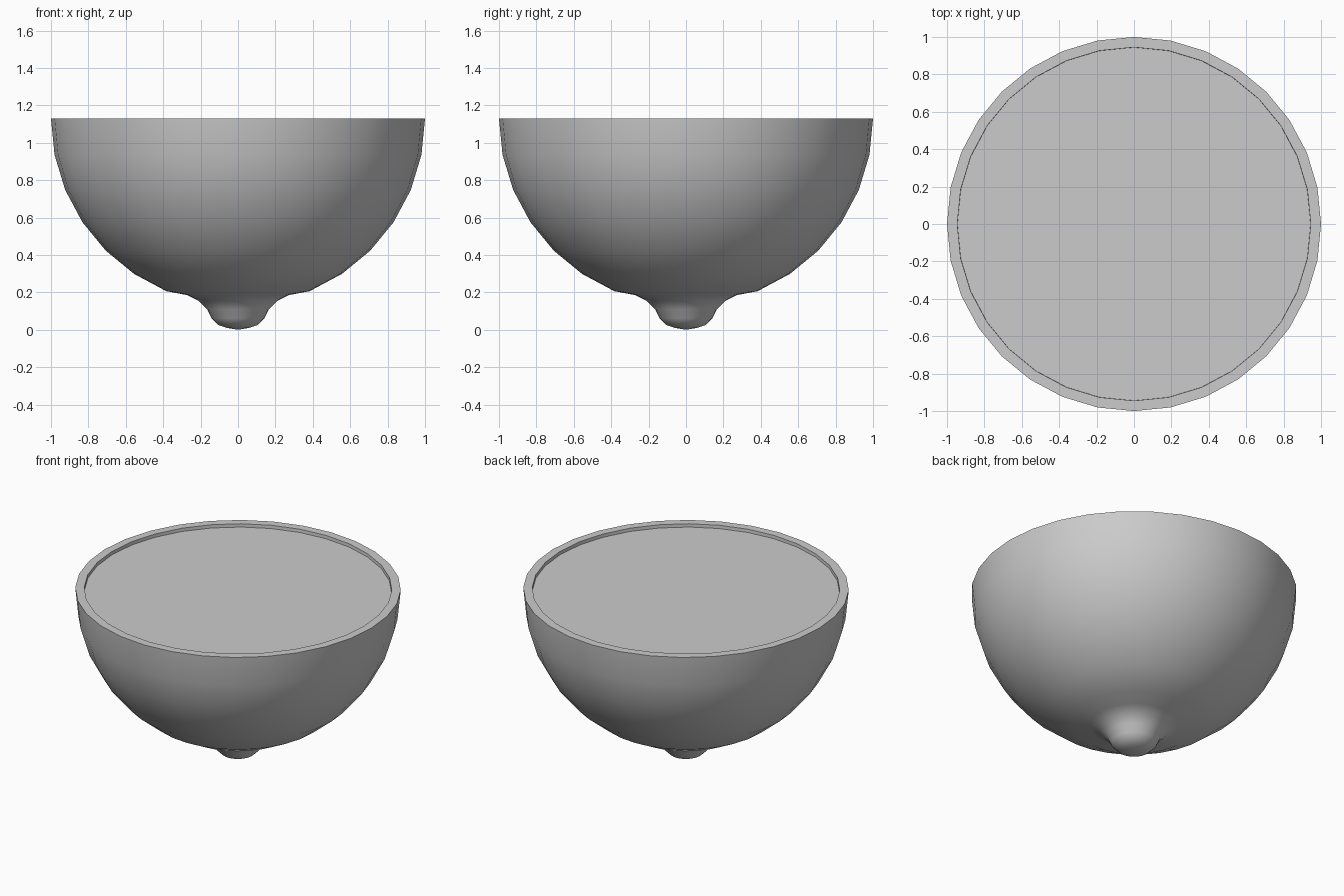
import bpy, bmesh, math

if "Cube" in bpy.data.objects:
    bpy.data.objects.remove(bpy.data.objects["Cube"])

SEGS = 32
RIM_Z = 1.13


def lathe(name, profile, cap_end=False):
    """Revolve (radius, z) points around the z axis."""
    bm = bmesh.new()
    rings = []
    for r, z in profile:
        if r == 0:
            rings.append([bm.verts.new((0, 0, z))] * SEGS)
        else:
            rings.append([bm.verts.new((r * math.cos(2 * math.pi * i / SEGS),
                                        r * math.sin(2 * math.pi * i / SEGS), z))
                          for i in range(SEGS)])
    for a, b in zip(rings, rings[1:]):
        for i in range(SEGS):
            j = (i + 1) % SEGS
            bm.faces.new(list(dict.fromkeys((a[i], a[j], b[j], b[i]))))
    if cap_end:
        bm.faces.new(rings[-1])
    bmesh.ops.recalc_face_normals(bm, faces=bm.faces)
    mesh = bpy.data.meshes.new(name)
    bm.to_mesh(mesh)
    bm.free()
    ob = bpy.data.objects.new(name, mesh)
    bpy.context.collection.objects.link(ob)
    bpy.ops.object.select_all(action='DESELECT')
    ob.select_set(True)
    bpy.context.view_layer.objects.active = ob
    bpy.ops.object.shade_smooth_by_angle(angle=math.radians(40))
    return ob


# Citrus half: stem nub, round peel, flat rim, then recessed cut flesh
nub = [(0, 0), (0.06, 0.01), (0.105, 0.025), (0.14, 0.06), (0.165, 0.11),
       (0.21, 0.155), (0.27, 0.185)]
bowl = [(math.cos(math.radians(a)), RIM_Z - math.sin(math.radians(a)))
        for a in (67.5, 56.25, 45, 33.75, 22.5, 11.25, 0)]
rim = [(0.945, RIM_Z), (0.944, RIM_Z - 0.022)]
lathe("citrus_half", nub + bowl + rim, cap_end=True)
